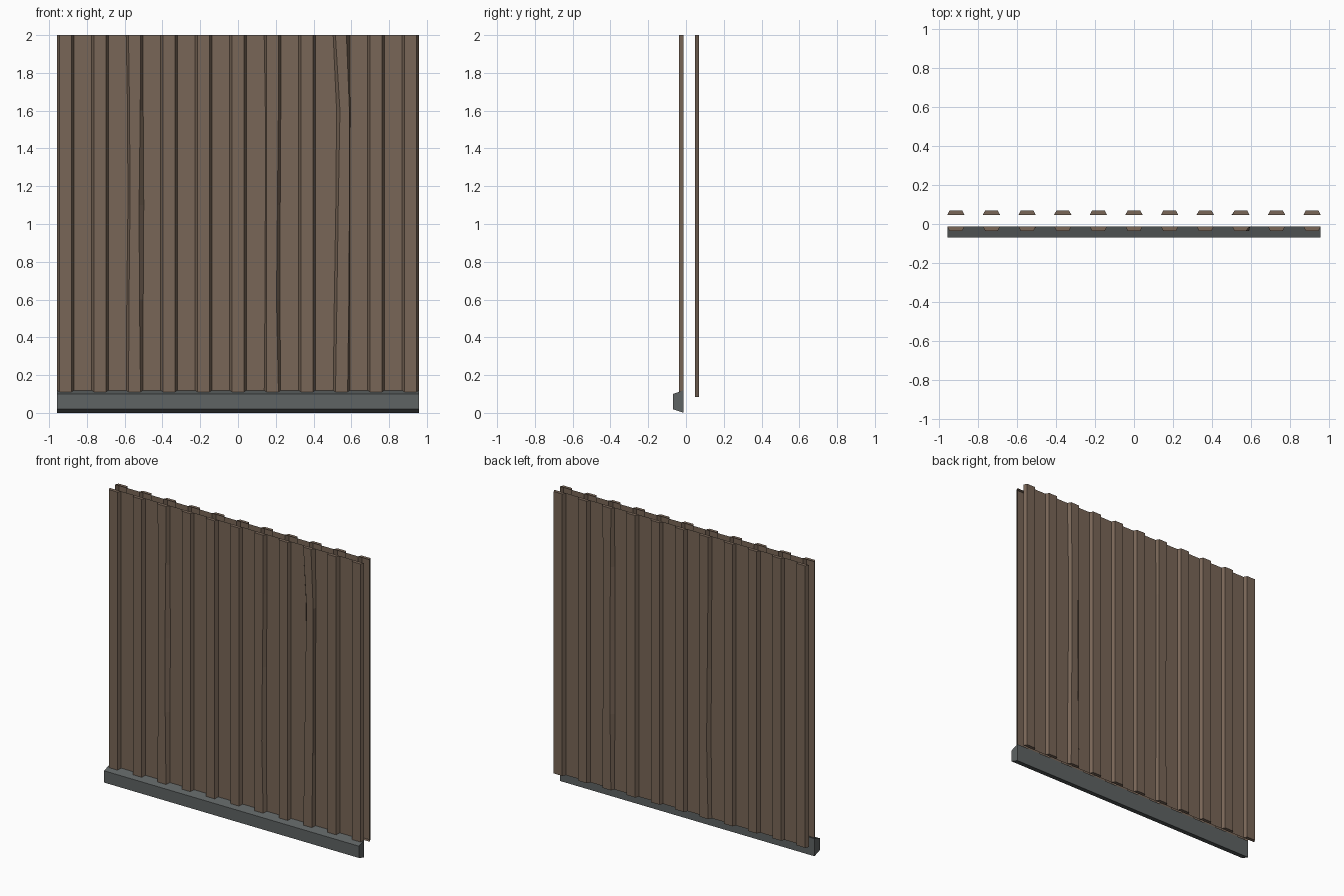
import bpy, bmesh, math

if "Cube" in bpy.data.objects:
    bpy.data.objects.remove(bpy.data.objects["Cube"])

RIBS = 11
PITCH = 0.1826
HALF_BASE, HALF_CREST = 0.044, 0.032
DEPTH = 0.023
ROWS = [0.085, 0.6, 1.1, 1.6, 2.0]


def material(name, rgb):
    m = bpy.data.materials.new(name)
    m.diffuse_color = (*rgb, 1)
    m.use_nodes = True
    m.node_tree.nodes["Principled BSDF"].inputs["Base Color"].default_value = m.diffuse_color
    return m


brown = material("brown sheet", (0.19, 0.133, 0.095))
grey = material("grey skirting", (0.113, 0.125, 0.125))


def make_object(name, bm, mat):
    me = bpy.data.meshes.new(name)
    bm.to_mesh(me)
    bm.free()
    me.materials.append(mat)
    ob = bpy.data.objects.new(name, me)
    bpy.context.collection.objects.link(ob)
    return ob


def corrugated_sheet(name, y, dents):
    """Ribbed sheet with crests toward -y; dents shift rib corners per row."""
    bm = bmesh.new()
    rows = []
    for r, z in enumerate(ROWS):
        row = []
        for i in range(RIBS):
            cx = (i - (RIBS - 1) / 2) * PITCH
            corners = [(-HALF_BASE, 0), (-HALF_CREST, DEPTH), (HALF_CREST, DEPTH), (HALF_BASE, 0)]
            for c, (dx, dy) in enumerate(corners):
                shift = dents.get((i, c), [0] * len(ROWS))[r]
                row.append(bm.verts.new((cx + dx + shift, y - dy, z)))
        rows.append(row)
    for lo, hi in zip(rows, rows[1:]):
        for k in range(len(lo) - 1):
            bm.faces.new((lo[k], lo[k + 1], hi[k + 1], hi[k]))
    # closed rib ends
    for i in range(RIBS):
        k = i * 4
        bm.faces.new(rows[-1][k:k + 4])
        bm.faces.new(rows[0][k:k + 4][::-1])
    return make_object(name, bm, brown)


# Slight bends along some ribs, one shift per row
shared = {
    (2, 0): [0, 0.003, 0.009, 0.007, 0],
    (2, 1): [0, 0.003, 0.008, 0.006, 0],
    (2, 2): [0, -0.006, -0.008, -0.002, 0],
    (2, 3): [0, 0.002, 0.005, 0.002, 0],
    (6, 0): [0, 0.004, 0.006, 0.006, 0],
    (6, 2): [0, -0.011, -0.006, -0.001, 0],
    (6, 3): [0, -0.005, -0.003, 0, 0],
}
front_only = {
    (8, 0): [0, 0.006, 0.014, 0.018, 0],
    (8, 1): [0, 0.008, 0.015, 0.024, 0],
    (8, 2): [0, 0.007, 0.010, 0.010, -0.006],
    (8, 3): [0, 0, 0, 0.003, 0],
}
corrugated_sheet("front_sheet", -0.013, {**shared, **front_only})
back = corrugated_sheet("back_sheet", -0.047, shared)
back.rotation_euler.z = math.pi

# Bevelled skirting along the foot of the front sheet
bm = bmesh.new()
profile = [(-0.012, 0), (-0.07, 0.02), (-0.07, 0.10), (-0.012, 0.12)]
ends = [[bm.verts.new((x, y, z)) for y, z in profile] for x in (-0.957, 0.957)]
for k in range(4):
    n = (k + 1) % 4
    bm.faces.new((ends[0][k], ends[0][n], ends[1][n], ends[1][k]))
bm.faces.new(ends[0])
bm.faces.new(ends[1])
bmesh.ops.recalc_face_normals(bm, faces=bm.faces)
make_object("skirting", bm, grey)
